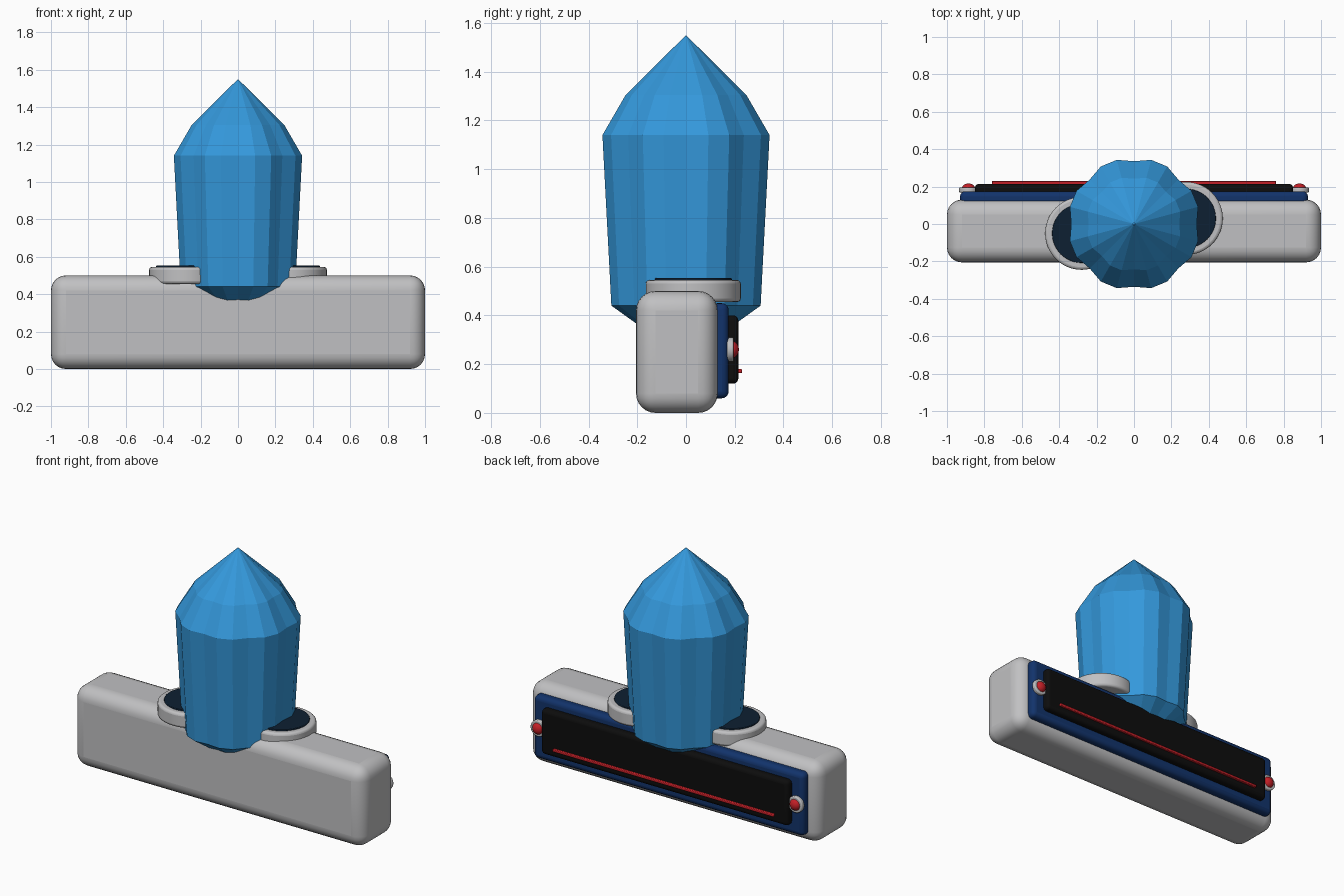
import bpy, bmesh, math

if "Cube" in bpy.data.objects:
    bpy.data.objects.remove(bpy.data.objects["Cube"])

def material(name, rgb):
    m = bpy.data.materials.new(name)
    m.diffuse_color = (*rgb, 1)
    m.use_nodes = True
    m.node_tree.nodes["Principled BSDF"].inputs["Base Color"].default_value = m.diffuse_color
    return m

SILVER = material("silver grey", (0.53, 0.53, 0.54))
CRYSTAL = material("crystal blue", (0.034, 0.314, 0.708))
NAVY = material("royal navy", (0.006, 0.033, 0.147))
DARK = material("dark glass", (0.004, 0.014, 0.032))
BLACK = material("black", (0.004, 0.004, 0.004))
RED = material("red", (0.55, 0.014, 0.02))

def finish(bm, name, mat, loc=(0, 0, 0), bevel=0, segments=4, smooth=True):
    bmesh.ops.recalc_face_normals(bm, faces=bm.faces)
    me = bpy.data.meshes.new(name)
    bm.to_mesh(me)
    bm.free()
    ob = bpy.data.objects.new(name, me)
    bpy.context.collection.objects.link(ob)
    ob.location = loc
    me.materials.append(mat)
    if bevel:
        mod = ob.modifiers.new("round", 'BEVEL')
        mod.width, mod.segments = bevel, segments
        mod.limit_method, mod.angle_limit = 'ANGLE', math.radians(40)
    if smooth:
        bpy.ops.object.select_all(action='DESELECT')
        ob.select_set(True)
        bpy.context.view_layer.objects.active = ob
        bpy.ops.object.shade_smooth_by_angle(angle=math.radians(35))
    return ob

def box(name, mat, x, y, z, bevel, segments=4):
    """Rounded box from (low, high) ranges."""
    bm = bmesh.new()
    bmesh.ops.create_cube(bm, size=1)
    bmesh.ops.scale(bm, vec=[r[1] - r[0] for r in (x, y, z)], verts=bm.verts)
    return finish(bm, name, mat, [(r[0] + r[1]) / 2 for r in (x, y, z)], bevel, segments)

def disc(name, mat, loc, radius, depth, bevel, along_y=False):
    bm = bmesh.new()
    bmesh.ops.create_cone(bm, cap_ends=True, segments=48, radius1=radius,
                          radius2=radius, depth=depth)
    ob = finish(bm, name, mat, loc, bevel, 3)
    if along_y:
        ob.rotation_euler.x = math.pi / 2
    return ob

# Long rounded body with stacked back panels and a red strip
box("body", SILVER, (-1, 1), (-0.205, 0.13), (0, 0.5), 0.08, 6)
box("back_panel", NAVY, (-0.93, 0.93), (0.10, 0.175), (0.06, 0.45), 0.028)
box("black_panel", BLACK, (-0.85, 0.85), (0.15, 0.215), (0.12, 0.40), 0.022)
box("red_strip", RED, (-0.76, 0.76), (0.20, 0.23), (0.163, 0.18), 0.004, 2)

# Side buttons and top dials
for s, side in ((-1, "left"), (1, "right")):
    x, z = 0.885 * s, 0.26
    disc(side + "_button_ring", SILVER, (x, 0.182, z), 0.05, 0.026, 0.006, True)
    bm = bmesh.new()
    bmesh.ops.create_uvsphere(bm, u_segments=24, v_segments=12, radius=0.035)
    bmesh.ops.scale(bm, vec=(1, 0.8, 1), verts=bm.verts)
    finish(bm, side + "_button", RED, (x, 0.189, z))
    cx, cy = 0.28 * s, -0.01 + 0.04 * s
    disc(side + "_dial_ring", SILVER, (cx, cy, 0.50), 0.195, 0.09, 0.015)
    disc(side + "_dial_glass", DARK, (cx, cy, 0.541), 0.158, 0.024, 0.004)

# Faceted crystal: eight shallow grooves around a pointed column
bm = bmesh.new()
N = 24
rings = []
for z, r in ((0.44, 0.317), (1.14, 0.355), (1.305, 0.256)):
    ring = []
    for k in range(N):
        a = 2 * math.pi * k / N
        rr = r * (0.945 if k % 3 == 0 else 1)
        ring.append(bm.verts.new((rr * math.cos(a), rr * math.sin(a), z)))
    rings.append(ring)
bottom, top = bm.verts.new((0, 0, 0.22)), bm.verts.new((0, 0, 1.55))
for k in range(N):
    j = (k + 1) % N
    for lo, hi in zip(rings, rings[1:]):
        bm.faces.new((lo[k], lo[j], hi[j], hi[k]))
    bm.faces.new((rings[0][j], rings[0][k], bottom))
    bm.faces.new((rings[-1][k], rings[-1][j], top))
finish(bm, "crystal", CRYSTAL, smooth=False)
